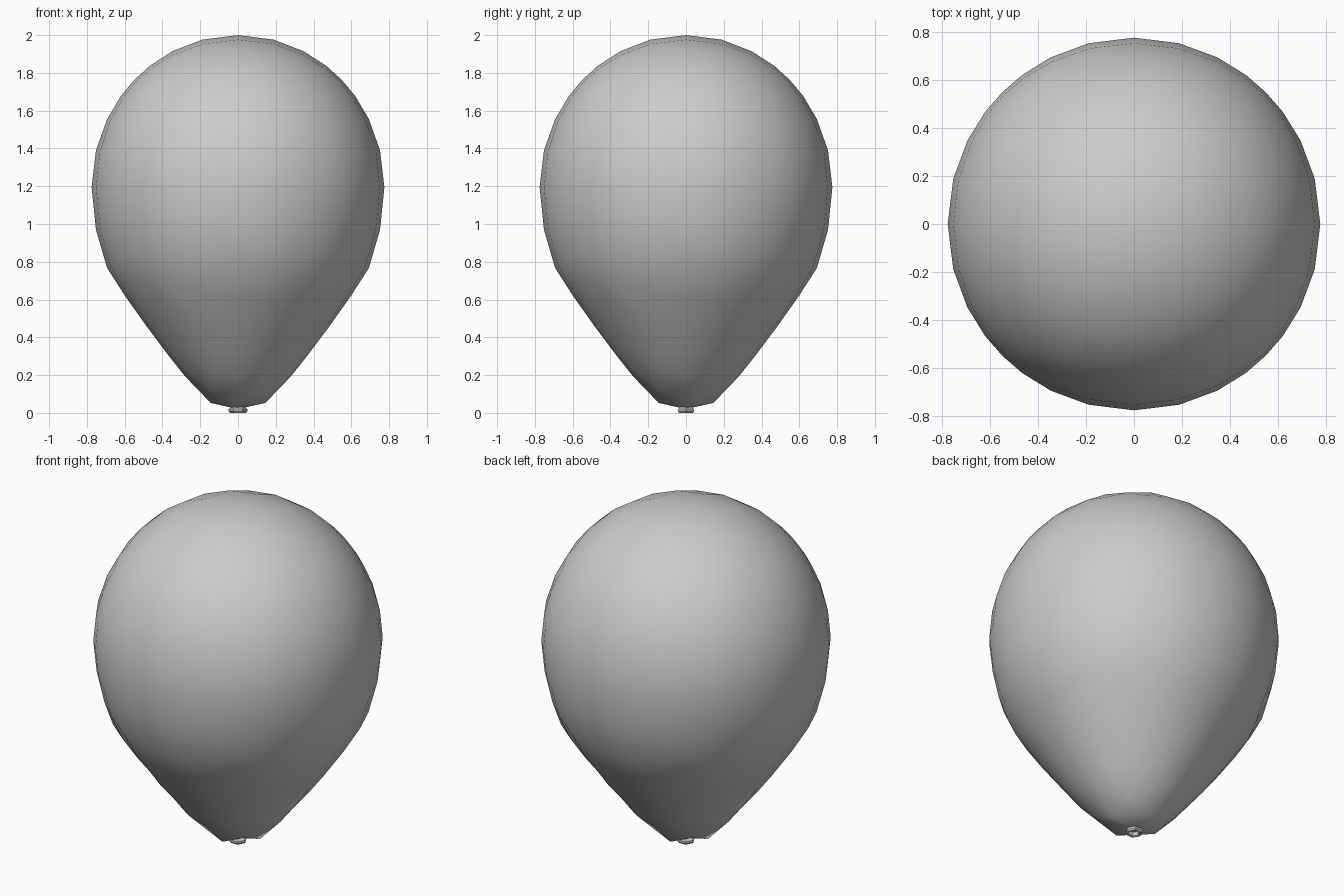
import bpy, bmesh, math
from mathutils import Vector

if "Cube" in bpy.data.objects:
    bpy.data.objects.remove(bpy.data.objects["Cube"])

R, TOP, MID = 0.775, 0.80, 1.195
# Lower half of the silhouette: latitude below the widest ring -> (radius, z)
LOWER = [(0, R, MID), (14.04, .752, .97), (26.57, .693, .767), (36.87, .595, .615),
         (45, .48, .453), (53.13, .375, .313), (63.43, .28, .193),
         (75.96, .145, .053), (90, 0, .02)]


def balloon_point(d):
    """Map a unit direction onto the balloon surface."""
    flat = math.hypot(d.x, d.y)
    lat = math.degrees(math.atan2(d.z, flat))
    if lat >= 0:
        return Vector((d.x * R, d.y * R, MID + d.z * (2 - MID)))
    for (a0, r0, z0), (a1, r1, z1) in zip(LOWER, LOWER[1:]):
        if -lat <= a1 + 1e-3:
            t = (-lat - a0) / (a1 - a0)
            r = r0 + (r1 - r0) * t
            k = r / flat if flat > 1e-6 else 0
            return Vector((d.x * k, d.y * k, z0 + (z1 - z0) * t))
    return Vector((0, 0, LOWER[-1][2]))


def finish(name, bm):
    bmesh.ops.recalc_face_normals(bm, faces=bm.faces)
    mesh = bpy.data.meshes.new(name)
    bm.to_mesh(mesh)
    bm.free()
    obj = bpy.data.objects.new(name, mesh)
    bpy.context.collection.objects.link(obj)
    return obj


# Balloon body: evenly gridded cube, rounded to a sphere and tapered below
bm = bmesh.new()
bmesh.ops.create_cube(bm, size=2)
bmesh.ops.subdivide_edges(bm, edges=bm.edges[:], cuts=7, use_grid_fill=True)
for v in bm.verts:
    v.co = balloon_point(v.co.normalized())
for f in bm.faces:
    f.smooth = True
finish("balloon_body", bm)

# Six-sided rolled lip around the mouth
bm = bmesh.new()
SIDES = 6
profile = [(.036, .03), (.05, .02), (.05, .009), (.042, .0), (.03, .004), (.026, .024)]
rings = [[bm.verts.new((r * math.cos(math.tau * i / SIDES),
                        r * math.sin(math.tau * i / SIDES), z))
          for i in range(SIDES)] for r, z in profile]
for a, b in zip(rings, rings[1:] + rings[:1]):
    for i in range(SIDES):
        j = (i + 1) % SIDES
        bm.faces.new((a[i], a[j], b[j], b[i]))
finish("mouth_lip", bm)
